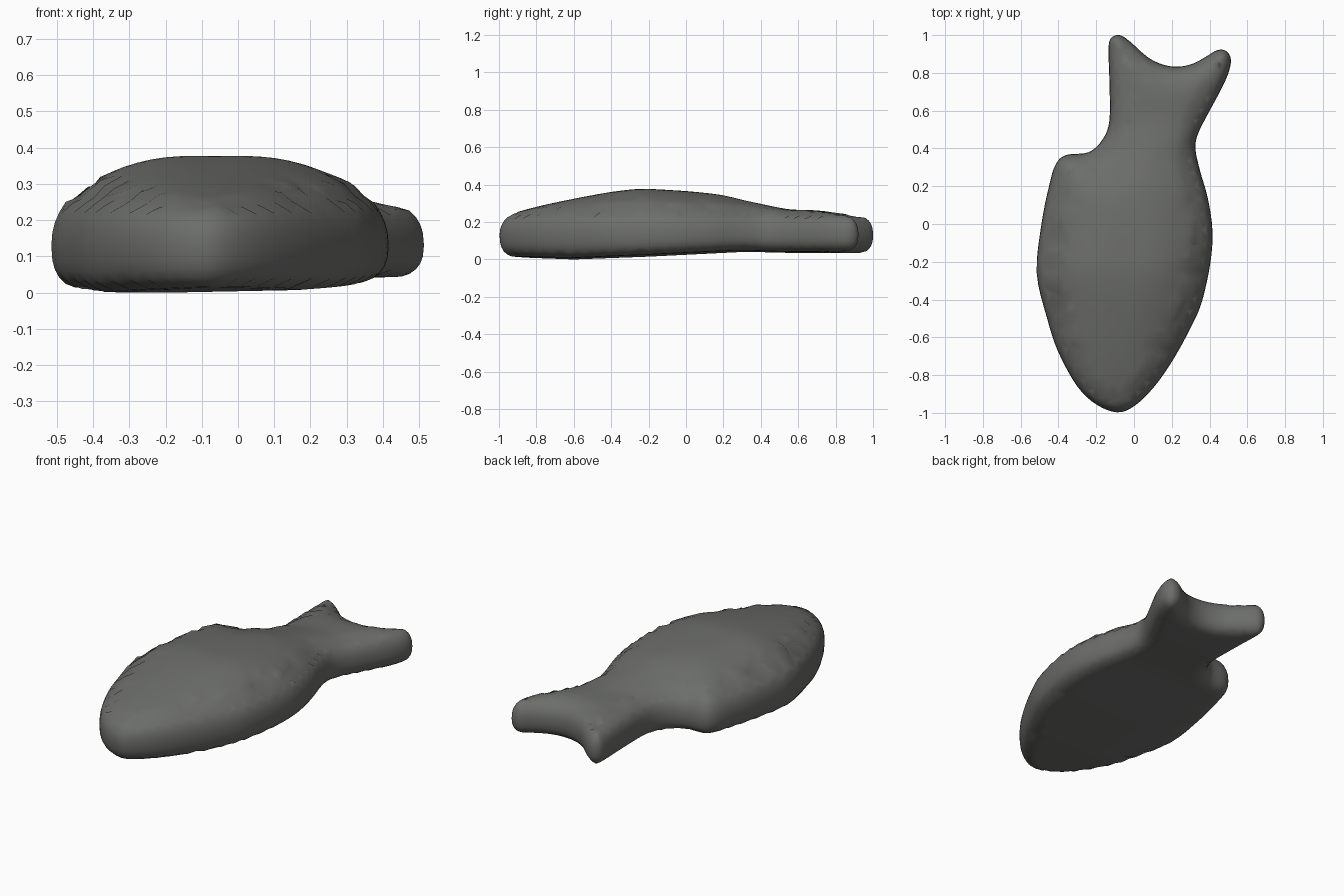
import bpy, bmesh, math
from mathutils import Vector
from mathutils.geometry import delaunay_2d_cdt

if "Cube" in bpy.data.objects:
    bpy.data.objects.remove(bpy.data.objects["Cube"])

# Plan outline seen from the top, clockwise from the nose
OUTLINE = [(-.09, -.997), (-.2, -.955), (-.3, -.86), (-.4, -.68), (-.46, -.5), (-.515, -.26),
           (-.49, 0), (-.45, .2), (-.415, .315), (-.36, .365), (-.24, .38), (-.165, .45),
           (-.13, .55), (-.13, .75), (-.135, .93), (-.12, .985), (-.075, 1), (-.02, .965),
           (.07, .885), (.15, .845), (.23, .833), (.31, .848), (.38, .885), (.44, .92),
           (.49, .915), (.513, .87), (.5, .8), (.46, .71), (.39, .58), (.34, .48), (.325, .4),
           (.35, .28), (.39, .14), (.415, -.03), (.405, -.2), (.36, -.41), (.3, -.55),
           (.2, -.73), (.1, -.87), (0, -.965)]
# Ridge height, belly height and dome reach along y
TOP = [(-1, .22), (-.95, .245), (-.8, .283), (-.6, .325), (-.4, .362), (-.24, .38), (0, .366),
       (.2, .347), (.4, .3), (.55, .265), (.7, .265), (.85, .25), (1, .235)]
BELLY = [(-1, .015), (-.6, .0), (-.2, .015), (.3, .04), (.6, .03), (1, .03)]
REACH = [(-1, .1), (-.8, .19), (-.6, .28), (-.4, .35), (0, .38), (.3, .32), (.5, .22), (1, .15)]
MID, RIM = .13, .1


def lerp(table, y):
    y = max(-1, min(1, y))
    for (a, u), (b, v) in zip(table, table[1:]):
        if y <= b:
            return u + (v - u) * (y - a) / (b - a)


def smooth_loop(pts, n):
    p = [Vector(q) for q in pts]
    out = []
    for i in range(len(p)):
        a, b, c, d = (p[(i + k) % len(p)] for k in (-1, 0, 1, 2))
        for j in range(n):
            t = j / n
            out.append(.5 * (2 * b + (c - a) * t + (2 * a - 5 * b + 4 * c - d) * t * t
                             + (3 * b - a - 3 * c + d) * t ** 3))
    return out


loop = smooth_loop(OUTLINE, 4)
N = len(loop)
segs = [(loop[i], loop[(i + 1) % N] - loop[i]) for i in range(N)]


def edge_distance(p):
    best = 9
    for a, e in segs:
        t = max(0, min(1, (p - a).dot(e) / e.length_squared))
        best = min(best, (a + e * t - p).length_squared)
    return math.sqrt(best)


def inside(p):
    hit = False
    for a, e in segs:
        b = a + e
        if (a.y > p.y) != (b.y > p.y) and p.x < a.x + e.x * (p.y - a.y) / e.y:
            hit = not hit
    return hit


def rounded(d, r):
    k = 1 - min(d / r, 1)
    return (1 - k ** 2.4) ** (1 / 2.4)


# Plan points: outline, rings following the rounded rim, then an inner grid
pts = list(loop)
for off in (.003, .01, .022, .04, .065, .095):
    for i in range(0, N, 1 if off < .03 else 2):
        t = loop[(i + 1) % N] - loop[i - 1]
        q = loop[i] + Vector((t.y, -t.x)).normalized() * off
        if inside(q) and edge_distance(q) > off * .9:
            pts.append(q)
STEP = .04
for i in range(-13, 14):
    for j in range(-25, 26):
        q = Vector((i * STEP + (j % 2) * STEP / 2, j * STEP))
        if inside(q) and edge_distance(q) > .11:
            pts.append(q)

plan, _, tris, *_ = delaunay_2d_cdt(pts, [(i, (i + 1) % N) for i in range(N)], [], 1, 1e-5)

# Body: domed upper skin and flat belly joined along the outline
bm = bmesh.new()
upper, lower = [], []
for p in plan:
    d = edge_distance(p)
    if d < 1e-4:
        v = bm.verts.new((p.x, p.y, MID))
        upper.append(v)
        lower.append(v)
        continue
    k = 1 - min(d / lerp(REACH, p.y), 1)
    shoulder = min(.235, lerp(TOP, p.y))
    z = MID + (shoulder - MID) * rounded(d, RIM) + (lerp(TOP, p.y) - shoulder) * (1 - k * k)
    upper.append(bm.verts.new((p.x, p.y, z)))
    base = lerp(BELLY, p.y) + .02 * max(0, p.x + .2)
    lower.append(bm.verts.new((p.x, p.y, MID - (MID - base) * rounded(d, .085))))
for f in tris:
    if all(edge_distance(plan[i]) < 1e-4 for i in f) and not inside(sum((plan[i] for i in f), Vector((0, 0))) / 3):
        continue
    for skin in (upper, lower):
        vs = [skin[i] for i in f]
        if bm.faces.get(vs) is None:
            bm.faces.new(vs)
# Relax everything away from the rim so the dome is even
soft = [v for i, v in enumerate(upper) if edge_distance(plan[i]) > .05]
for _ in range(3):
    bmesh.ops.smooth_vert(bm, verts=soft, factor=.5, use_axis_z=True)
bmesh.ops.recalc_face_normals(bm, faces=bm.faces)
for f in bm.faces:
    f.smooth = True

mesh = bpy.data.meshes.new("fish_body")
bm.to_mesh(mesh)
bm.free()
body = bpy.data.objects.new("fish_body", mesh)
bpy.context.collection.objects.link(body)

grey = bpy.data.materials.new("dark grey")
grey.diffuse_color = (.15, .155, .145, 1)
grey.use_nodes = True
grey.node_tree.nodes["Principled BSDF"].inputs["Base Color"].default_value = grey.diffuse_color
mesh.materials.append(grey)
